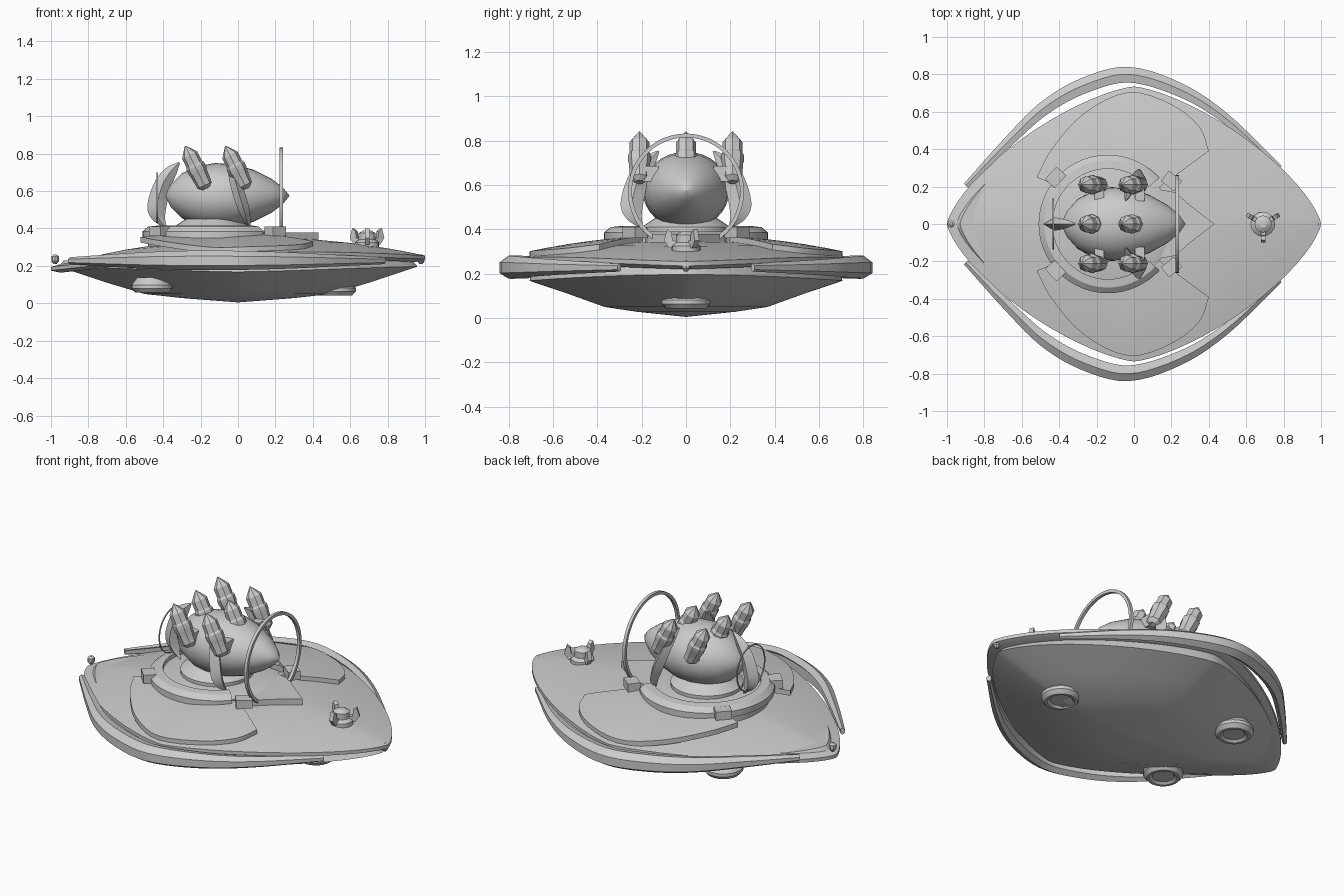
import bpy, bmesh, math
from mathutils import Vector, Matrix

if "Cube" in bpy.data.objects:
    bpy.data.objects.remove(bpy.data.objects["Cube"])

grey = bpy.data.materials.new("hull_grey")
grey.diffuse_color = (0.6, 0.6, 0.6, 1)
grey.use_nodes = True
grey.node_tree.nodes["Principled BSDF"].inputs["Base Color"].default_value = grey.diffuse_color
P, HALF_W = 1.4, 0.735


def add(name, verts, faces, angle=30):
    me = bpy.data.meshes.new(name)
    me.from_pydata([tuple(v) for v in verts], [], faces)
    bm = bmesh.new()
    bm.from_mesh(me)
    bmesh.ops.remove_doubles(bm, verts=bm.verts, dist=1e-5)
    bmesh.ops.recalc_face_normals(bm, faces=bm.faces)
    bm.to_mesh(me)
    bm.free()
    me.materials.append(grey)
    ob = bpy.data.objects.new(name, me)
    bpy.context.collection.objects.link(ob)
    bpy.ops.object.select_all(action='DESELECT')
    ob.select_set(True)
    bpy.context.view_layer.objects.active = ob
    bpy.ops.object.shade_smooth_by_angle(angle=math.radians(angle))
    return ob


def loft(name, rings, closed=False, angle=30):
    """Skin equal-length rings; cap the ends unless the loft is closed."""
    n, m = len(rings[0]), len(rings)
    faces = []
    for i in range(m if closed else m - 1):
        a, b = i * n, (i + 1) % m * n
        faces += [(a + j, a + (j + 1) % n, b + (j + 1) % n, b + j) for j in range(n)]
    if not closed:
        faces += [tuple(range(n)), tuple(range((m - 1) * n, m * n))]
    return add(name, [v for r in rings for v in r], faces, angle)


def lathe(name, profile, mat, sides=24, angle=30):
    """Profile of (radius, height) turned about z, then placed by a matrix."""
    rings = [[mat @ Vector((r * math.cos(2 * math.pi * k / sides),
                            r * math.sin(2 * math.pi * k / sides), h)) for k in range(sides)]
             for r, h in profile]
    return loft(name, rings, angle=angle)


def box(name, centre, size, turn=0):
    m = Matrix.Translation(centre) @ Matrix.Rotation(turn, 4, 'Z')
    x, y, z = (s / 2 for s in size)
    ring = [(-x, -y), (x, -y), (x, y), (-x, y)]
    return loft(name, [[m @ Vector((a, b, h)) for a, b in ring] for h in (-z, z)])


def spread(pts, n=5):
    """Smooth path through the given points."""
    p = [Vector(q) for q in pts]
    p = [2 * p[0] - p[1]] + p + [2 * p[-1] - p[-2]]
    out = []
    for i in range(1, len(p) - 2):
        a, b, c, d = p[i - 1:i + 3]
        for k in range(n):
            t = k / n
            out.append(0.5 * (2 * b + (c - a) * t + (2 * a - 5 * b + 4 * c - d) * t * t
                              + (3 * b - a - 3 * c + d) * t ** 3))
    return out + [p[-2]]


def deck(x, y):
    s = (abs(x) ** P + (abs(y) / HALF_W) ** P) ** (1 / P)
    return 0.225 + 0.045 * (1 - x * x) + 0.08 * (1 - s * s) + 0.03 * x


def outline(s, zf, n=72):
    ring = []
    for k in range(n):
        a = 2 * math.pi * k / n
        c, d = math.cos(a), math.sin(a)
        x = s * math.copysign(abs(c) ** (2 / P), c)
        y = s * HALF_W * math.copysign(abs(d) ** (2 / P), d)
        ring.append(Vector((x, y, zf(x, y))))
    return ring


# Upper deck shell with a thin rim
rings = [outline(s, deck) for s in (0.002, 0.2, 0.4, 0.6, 0.8, 0.92, 1)]
rings += [outline(s, lambda x, y, d=d: deck(x, y) - d) for s, d in ((1, 0.02), (0.95, 0.045))]
loft("upper_deck", rings)

# Lower hull, a shallow faceted bowl
bowl = [(0.93, 0.23, 0), (0.96, 0.19, 0.03), (0.93, 0.18, 0.03), (0.72, 0.113, 0.015),
        (0.5, 0.05, 0), (0.3, 0.028, 0), (0.002, 0.005, 0)]
loft("lower_hull", [outline(s, lambda x, y, z=z, d=d: z - d * (abs(y) / HALF_W) ** 2 + d * 0.2)
                    for s, z, d in bowl])

# Bow and stern knobs
for side in (-1, 1):
    lathe("end_knob", [(0.008, -0.025), (0.02, -0.01), (0.02, 0.015), (0.008, 0.025)],
          Matrix.Translation((side * 0.978, 0, 0.235)), 8)

for side in (-1, 1):
    # Long curved side fenders standing off the hull
    path = spread([(-0.91, 0.215), (-0.7, 0.45), (-0.5, 0.65), (-0.28, 0.78), (-0.03, 0.84),
                   (0.25, 0.755), (0.5, 0.59), (0.79, 0.31)])
    rings = []
    for i, p in enumerate(path):
        t = (path[min(i + 1, len(path) - 1)] - path[max(i - 1, 0)]).normalized()
        nrm = Vector((-t.y, t.x))
        w = 0.35 + 0.65 * math.sin(math.pi * i / (len(path) - 1))
        rings.append([(p.x + nrm.x * o * w, side * (p.y + nrm.y * o * w), 0.227 + h * w)
                      for o, h in ((0, 0.025), (-0.04, 0.055), (-0.085, 0.045),
                                   (-0.07, 0.03), (-0.07, -0.03), (-0.04, -0.05), (0, -0.025))])
    loft("side_fender", rings, angle=40)

    # Raised wing plates draped over the deck
    inner = [(-0.4, 0.2), (-0.38, 0.25), (-0.3, 0.3), (-0.14, 0.32), (0.0, 0.29), (0.05, 0.24), (0.1, 0.17)]
    outer = [(-0.52, 0.25), (-0.44, 0.4), (-0.27, 0.59), (-0.03, 0.705), (0.2, 0.64), (0.35, 0.52), (0.40, 0.39)]
    rings = []
    for a, b in zip(spread(inner, 4), spread(outer, 4)):
        top = []
        for k in range(6):
            q = a.lerp(b, k / 5)
            lift = 0.025 + 0.12 * max(0, -q.x - 0.12)
            top.append(Vector((q.x, side * q.y, deck(q.x, q.y) + lift)))
        rings.append(top + [v - Vector((0, 0, 0.03)) for v in reversed(top)])
    loft("wing_plate", rings)

    # Clamps on the turret collar
    for x, y, turn in ((0.2, 0.23, 0.9), (-0.42, 0.25, -0.75)):
        box("collar_clamp", (x, side * y, 0.385), (0.07, 0.09, 0.05), side * turn)

# Turret footing, collar and arrow-shaped foredeck plate
base = Matrix.Translation((-0.14, 0, 0))
lathe("turret_footing", [(0.34, 0.28), (0.34, 0.375), (0.3, 0.39)], base, 48)
collar = []
for k in range(41):
    a = math.radians(42 + 276 * k / 40)
    collar.append([(-0.14 + r * math.cos(a), r * math.sin(a), z)
                   for r, z in ((0.37, 0.35), (0.37, 0.385), (0.34, 0.41), (0.295, 0.415), (0.295, 0.36))])
loft("turret_collar", collar)
lathe("turret_neck", [(0.2, 0.38), (0.2, 0.41), (0.14, 0.45)], base, 32)
arrow = [(0.05, 0.2), (0.05, -0.2), (0.22, -0.17), (0.30, -0.1), (0.43, 0), (0.30, 0.1), (0.22, 0.17)]
loft("foredeck_plate", [[(x, y, z) for x, y in arrow] for z in (0.33, 0.378)])

# Egg-shaped turret body pointing forward
egg = [(0.001, -0.39), (0.06, -0.36), (0.12, -0.3), (0.16, -0.21), (0.175, -0.12), (0.168, -0.02),
       (0.14, 0.08), (0.09, 0.18), (0.045, 0.24), (0.001, 0.275)]
lathe("turret_body", egg, Matrix.Translation((0, 0, 0.575)) @ Matrix.Diagonal((1, 1.12, 1, 1))
      @ Matrix.Rotation(math.pi / 2, 4, 'Y'), 32, 50)

# Six upright launch tubes, leaning aft
tube = [(0.02, -0.125), (0.042, -0.105), (0.048, -0.03), (0.052, -0.02), (0.052, 0.01),
        (0.045, 0.02), (0.045, 0.075), (0.03, 0.095), (0.002, 0.13)]
for x in (-0.225, -0.01):
    for y in (-0.21, 0, 0.21):
        lean = Matrix.Translation((x, y, 0.725)) @ Matrix.Rotation(-0.46, 4, 'Y')
        lathe("launch_tube", tube, lean, 8)
        if y:
            box("tube_bracket", (x + 0.04, y * 0.8, 0.65), (0.05, 0.09, 0.07))

# Curved leaf blades around the turret: (outward, height) of outer and inner edges
out_edge = spread([(0.2, 0.4), (0.27, 0.45), (0.295, 0.52), (0.26, 0.64), (0.2, 0.72), (0.13, 0.755)], 4)
in_edge = spread([(0.19, 0.4), (0.2, 0.46), (0.19, 0.53), (0.17, 0.62), (0.14, 0.69), (0.12, 0.75)], 4)
for origin, turn, slant in (((-0.19, 0), math.pi, 0), ((0.01, 0), math.pi / 2, 0.3), ((0.01, 0), -math.pi / 2, -0.3)):
    rings = []
    m = Matrix.Translation((*origin, 0)) @ Matrix.Rotation(turn, 4, 'Z')
    for i, (a, b) in enumerate(zip(out_edge, in_edge)):
        w = 0.004 + 0.03 * math.sin(math.pi * i / (len(out_edge) - 1))
        mid = (a + b) / 2
        rings.append([m @ Vector((p.x, o + slant * (p.y - 0.57), p.y))
                      for p, o in ((a, 0), (mid, w), (b, 0), (mid, -w))])
    loft("leaf_blade", rings, angle=45)


# Upright hoops fore and aft of the turret
def hoop(name, x, z, radius, depth, thick):
    rings = []
    for k in range(48):
        a = 2 * math.pi * k / 48
        rings.append([(x + dx, r * math.cos(a), z + r * math.sin(a)) for dx, r in
                      ((-depth, radius), (depth, radius), (depth, radius - thick), (-depth, radius - thick))])
    loft(name, rings, closed=True)


hoop("front_hoop", 0.232, 0.57, 0.262, 0.009, 0.018)
hoop("rear_hoop", -0.432, 0.565, 0.135, 0.003, 0.006)

# Small bow mount with three claws
bow = Matrix.Translation((0.69, 0, 0))
lathe("bow_mount", [(0.065, 0.29), (0.065, 0.325), (0.045, 0.34), (0.045, 0.375), (0.02, 0.39)], bow, 16)
claw = [(0.03, 0.315), (0.075, 0.315), (0.1, 0.35), (0.085, 0.4), (0.065, 0.385), (0.06, 0.35), (0.03, 0.345)]
for turn in (-90, 30, 150):
    m = bow @ Matrix.Rotation(math.radians(turn), 4, 'Z')
    loft("bow_claw", [[m @ Vector((r, o, z)) for r, z in claw] for o in (-0.012, 0.012)])

# Three lift pods under the hull
for x, y, z in ((0.52, 0, 0.042), (-0.46, 0.3, 0.058), (-0.46, -0.3, 0.058)):
    lathe("lift_pod", [(0.06, z + 0.012), (0.075, z), (0.09, z), (0.11, z + 0.022), (0.11, z + 0.04), (0.08, z + 0.08)],
          Matrix.Translation((x, y, 0)), 24)
